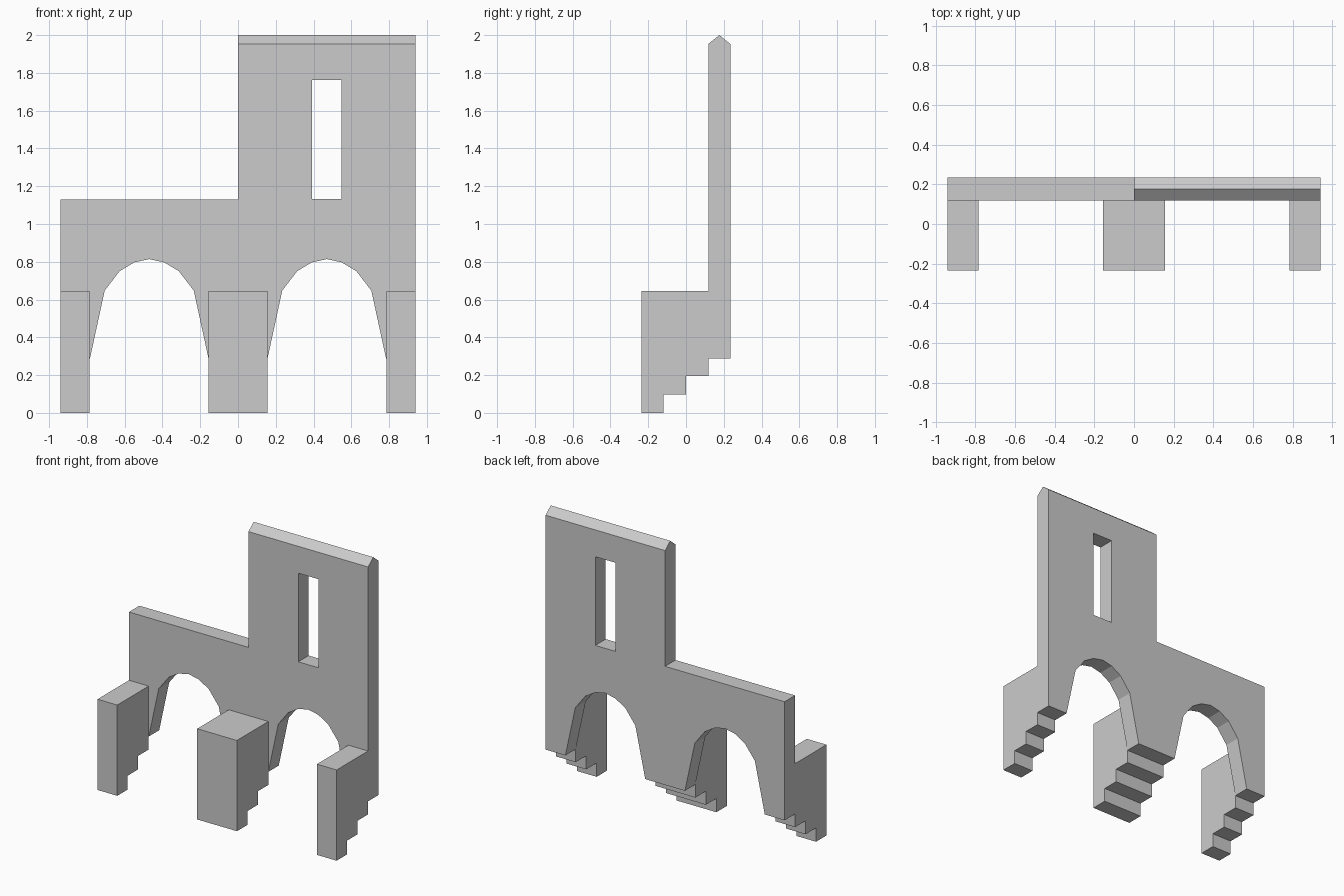
import bpy, bmesh
from mathutils import Vector

if "Cube" in bpy.data.objects:
    bpy.data.objects.remove(bpy.data.objects["Cube"])


def extrude_profile(name, points, offset, gable=None):
    """Extrude a flat 3D outline by offset; optionally raise a ridge on the top face at height gable[0]."""
    bm = bmesh.new()
    face = bm.faces.new([bm.verts.new(p) for p in points])
    ext = bmesh.ops.extrude_face_region(bm, geom=[face], use_keep_orig=True)
    new = [g for g in ext["geom"] if isinstance(g, bmesh.types.BMVert)]
    bmesh.ops.translate(bm, verts=new, vec=offset)
    if gable:
        base, ridge = gable
        ends = [e for e in bm.edges
                if all(abs(v.co.z - base) < 1e-4 for v in e.verts)
                and abs(e.verts[0].co.x - e.verts[1].co.x) < 1e-4]
        cut = bmesh.ops.subdivide_edges(bm, edges=ends, cuts=1)
        for v in {g for g in cut["geom_inner"] if isinstance(g, bmesh.types.BMVert)}:
            v.co.z = ridge
    bmesh.ops.recalc_face_normals(bm, faces=bm.faces)
    mesh = bpy.data.meshes.new(name)
    bm.to_mesh(mesh)
    bm.free()
    obj = bpy.data.objects.new(name, mesh)
    bpy.context.collection.objects.link(obj)
    return obj


HALF, FRONT, BACK = 0.94, 0.118, 0.235
FOOT, LOW, EAVES, RIDGE = 0.287, 1.13, 1.953, 2.0

# Half arch: distance from arch centre and height
half_arch = [(0.314, FOOT), (0.236, 0.647), (0.157, 0.75), (0.079, 0.797)]


def arch(cx):
    left = [(cx - d, z) for d, z in half_arch]
    right = [(cx + d, z) for d, z in reversed(half_arch)]
    return left + [(cx, 0.814)] + right


# Stepped wall with two arches and a gabled tower top
outline = ([(-HALF, FOOT)] + arch(-0.47) + arch(0.47) +
           [(HALF, FOOT), (HALF, EAVES), (0, EAVES), (0, LOW), (-HALF, LOW)])
wall = extrude_profile("arched_wall", [(x, FRONT, z) for x, z in outline],
                       Vector((0, BACK - FRONT, 0)), (EAVES, RIDGE))

# Window opening
bpy.ops.mesh.primitive_cube_add(size=1, location=(0.47, 0.175, 1.447))
cutter = bpy.context.object
cutter.name = "window_cutter"
cutter.scale = (0.157, 0.5, 0.63)
cutter.hide_render = True
cutter.hide_set(True)
mod = wall.modifiers.new("window", 'BOOLEAN')
mod.operation = 'DIFFERENCE'
mod.solver = 'EXACT'
mod.object = cutter

# Buttress piers with stepped undersides
pier = [(-0.235, 0), (-0.118, 0), (-0.118, 0.098), (0, 0.098), (0, 0.194),
        (FRONT, 0.194), (FRONT, 0.645), (-0.235, 0.645)]
for name, x0, x1 in (("left_pier", -HALF, -0.785),
                     ("middle_pier", -0.156, 0.156),
                     ("right_pier", 0.785, HALF)):
    extrude_profile(name, [(x0, y, z) for y, z in pier], Vector((x1 - x0, 0, 0)))
